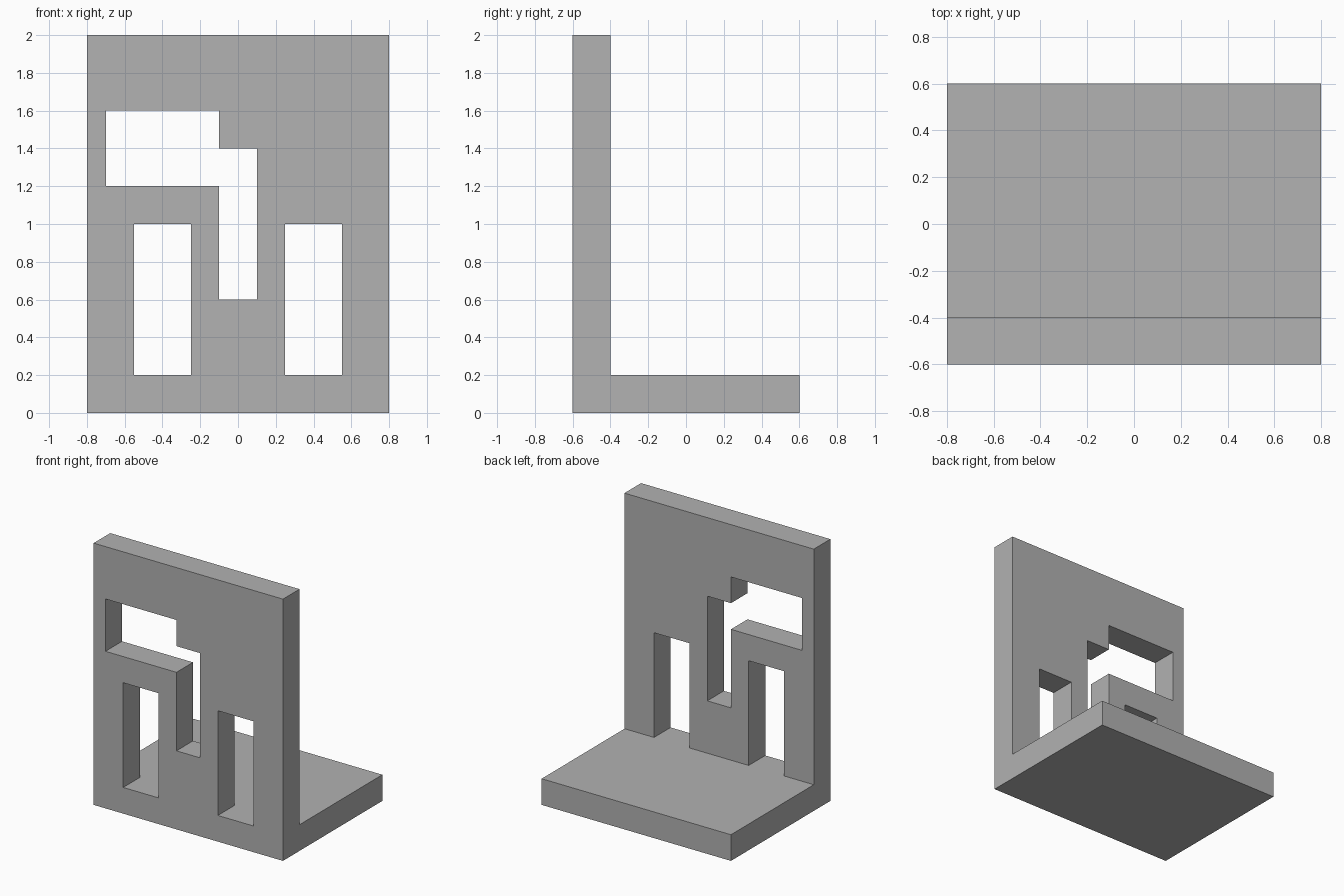
import bpy
import bmesh
from mathutils import Vector

if "Cube" in bpy.data.objects:
    bpy.data.objects.remove(bpy.data.objects["Cube"])

grey = bpy.data.materials.new("plain grey")
grey.use_nodes = True
colour = (0.445, 0.445, 0.445, 1)
grey.diffuse_color = colour
grey.node_tree.nodes["Principled BSDF"].inputs["Base Color"].default_value = colour


def prism(name, points, depth):
    """Solid from a closed outline of 3D points, pushed along depth."""
    bm = bmesh.new()
    face = bm.faces.new([bm.verts.new(p) for p in points])
    result = bmesh.ops.extrude_face_region(bm, geom=[face], use_keep_orig=True)
    moved = [v for v in result["geom"] if isinstance(v, bmesh.types.BMVert)]
    bmesh.ops.translate(bm, verts=moved, vec=Vector(depth))
    bmesh.ops.recalc_face_normals(bm, faces=bm.faces[:])
    mesh = bpy.data.meshes.new(name)
    bm.to_mesh(mesh)
    bm.free()
    mesh.materials.append(grey)
    obj = bpy.data.objects.new(name, mesh)
    bpy.context.collection.objects.link(obj)
    return obj


def rectangle(x0, x1, z0, z1):
    return [(x0, z0), (x1, z0), (x1, z1), (x0, z1)]


# Upright wall and floor slab as one L-shaped profile (y, z)
profile = [(-0.6, 0), (0.6, 0), (0.6, 0.2), (-0.4, 0.2), (-0.4, 2), (-0.6, 2)]
bracket = prism("wall_and_base", [(-0.8, y, z) for y, z in profile], (1.6, 0, 0))

# Openings through the wall (x, z)
openings = {
    "right_doorway": rectangle(-0.55, -0.25, 0.2, 1),
    "left_doorway": rectangle(0.25, 0.55, 0.2, 1),
    "bent_slot": [(-0.7, 1.2), (-0.1, 1.2), (-0.1, 0.6), (0.1, 0.6),
                  (0.1, 1.4), (-0.1, 1.4), (-0.1, 1.6), (-0.7, 1.6)],
}
for name, outline in openings.items():
    cutter = prism(name + "_cutter", [(x, -0.7, z) for x, z in outline], (0, 0.4, 0))
    cutter.hide_render = True
    cutter.hide_set(True)
    cut = bracket.modifiers.new(name, "BOOLEAN")
    cut.operation = "DIFFERENCE"
    cut.solver = "EXACT"
    cut.object = cutter
